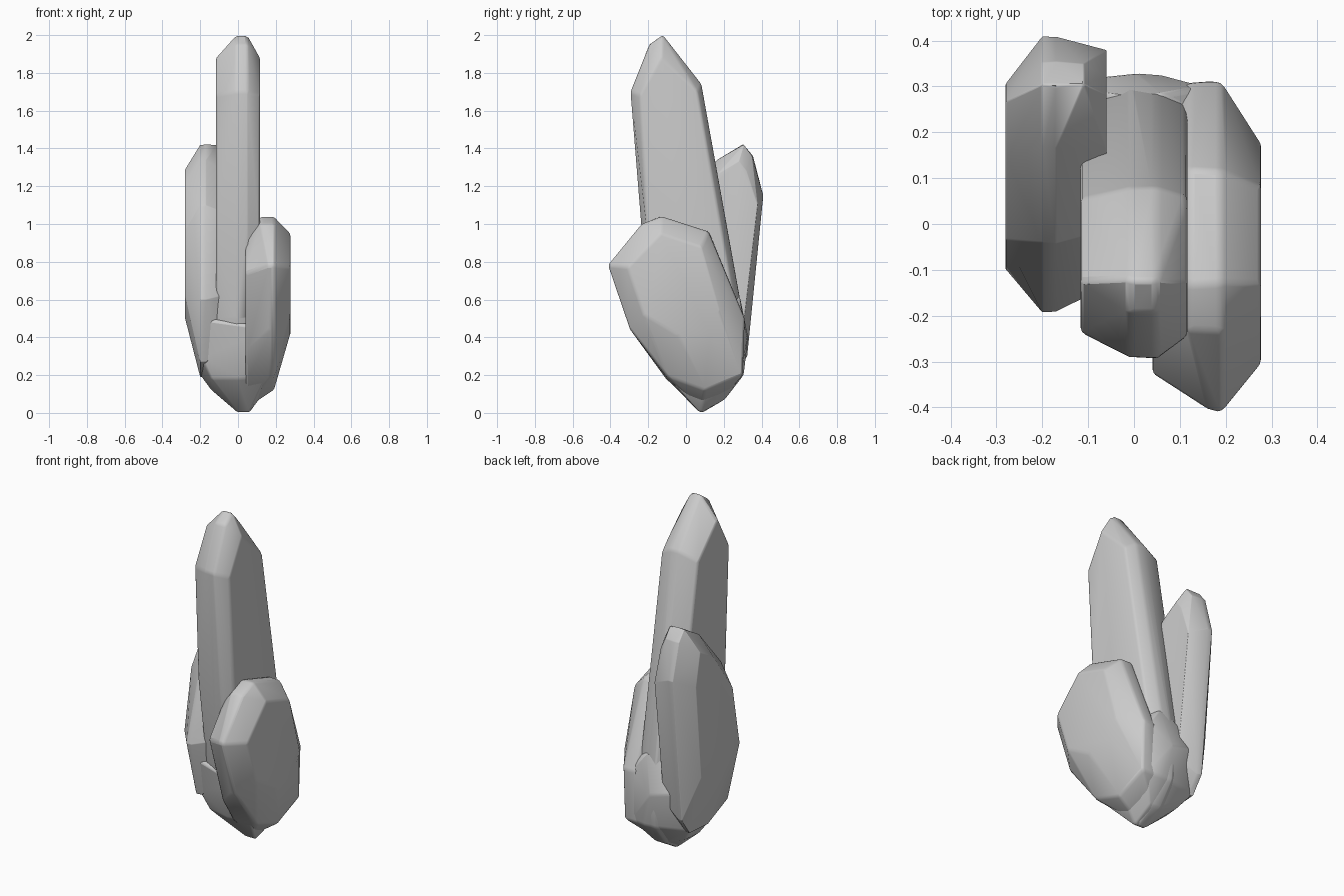
import bpy, bmesh, math, random

if "Cube" in bpy.data.objects:
    bpy.data.objects.remove(bpy.data.objects["Cube"])

random.seed(4)


def crystal(name, layers):
    """Convex crystal from (x positions, yz profile) layers, with softened edges."""
    bm = bmesh.new()
    for xs, profile in layers:
        for x in xs:
            for y, z in profile:
                j = random.uniform(-0.005, 0.005)
                bm.verts.new((x, y + j, z))
    res = bmesh.ops.convex_hull(bm, input=bm.verts[:])
    junk = {g for g in res["geom_interior"] + res["geom_unused"]
            if isinstance(g, bmesh.types.BMVert)}
    bmesh.ops.delete(bm, geom=list(junk), context='VERTS')
    bmesh.ops.dissolve_limit(bm, angle_limit=math.radians(4),
                             verts=bm.verts[:], edges=bm.edges[:])
    bmesh.ops.recalc_face_normals(bm, faces=bm.faces[:])
    mesh = bpy.data.meshes.new(name)
    bm.to_mesh(mesh)
    bm.free()
    ob = bpy.data.objects.new(name, mesh)
    bpy.context.collection.objects.link(ob)
    bev = ob.modifiers.new("soft_edges", 'BEVEL')
    bev.width = 0.012
    bev.segments = 2
    bev.limit_method = 'ANGLE'
    bev.angle_limit = math.radians(20)
    bpy.ops.object.select_all(action='DESELECT')
    ob.select_set(True)
    bpy.context.view_layer.objects.active = ob
    bpy.ops.object.shade_smooth_by_angle(angle=math.radians(40))
    return ob


def shrink(profile, s):
    cy = sum(p[0] for p in profile) / len(profile)
    cz = sum(p[1] for p in profile) / len(profile)
    return [(cy + (y - cy) * s, cz + (z - cz) * s) for y, z in profile]


# Tall middle crystal
tall_ridge = [(-0.12, 2.0), (-0.19, 1.95), (-0.29, 1.70), (-0.235, 1.0),
              (-0.17, 0.5), (-0.10, 0.2), (0.08, 0.0), (0.2, 0.07),
              (0.3, 0.2), (0.325, 0.4), (0.08, 1.74)]
tall_face = [(-0.13, 1.88), (-0.24, 1.68), (-0.21, 1.0), (-0.13, 0.5),
             (0.03, 0.16), (0.2, 0.16), (0.28, 0.42), (0.06, 1.7)]
crystal("tall_crystal", [((-0.01, 0.05), tall_ridge), ((-0.117, 0.117), tall_face)])

# Short broad crystal on the right, leaning forward
broad_ridge = [(-0.41, 0.78), (-0.23, 1.0), (-0.13, 1.04), (0.12, 0.96),
               (0.31, 0.5), (0.3, 0.2), (0.1, 0.12), (-0.1, 0.19), (-0.3, 0.45)]
broad_face = [(-0.31, 0.77), (-0.13, 0.95), (0.08, 0.88), (0.17, 0.55),
              (0.13, 0.42), (-0.05, 0.42), (-0.22, 0.52)]
broad_low = [(0.08, 0.02), (-0.1, 0.17), (-0.2, 0.33), (0.2, 0.08), (0.3, 0.22)]
crystal("broad_crystal", [((0.16, 0.19), broad_ridge), ((0.12,), broad_ridge[1:6]),
                          ((0.277,), broad_face), ((0.04,), broad_low),
                          ((0.04,), shrink(broad_ridge, 0.78))])

# Medium crystal on the left, leaning back
back_ridge = [(0.30, 1.42), (0.35, 1.36), (0.41, 1.15), (0.32, 0.3),
              (0.25, 0.2), (0.08, 0.19), (-0.1, 0.27), (-0.19, 0.6),
              (-0.04, 1.1), (0.17, 1.34)]
back_face = [(0.27, 1.29), (0.31, 1.1), (0.26, 0.55), (0.05, 0.5),
             (-0.1, 0.62), (-0.03, 0.97), (0.15, 1.22)]
crystal("back_crystal", [((-0.2, -0.17), back_ridge), ((-0.11,), back_ridge[:2]),
                         ((-0.28,), back_face),
                         ((-0.06,), shrink(back_ridge, 0.86))])

# Rounded root where the three crystals grow together
crystal("root", [((-0.2,), [(-0.09, 0.3), (0.08, 0.2), (0.25, 0.21), (0.31, 0.45), (-0.14, 0.5)]),
                 ((-0.14,), [(0.08, 0.12), (0.2, 0.13), (-0.06, 0.18)]),
                 ((0.0, 0.06), [(0.08, 0.0), (0.2, 0.07), (-0.1, 0.18),
                                (0.3, 0.2), (0.325, 0.4), (0.28, 0.62)]),
                 ((0.15,), [(0.1, 0.12), (-0.1, 0.19), (0.29, 0.2), (0.3, 0.5), (-0.2, 0.45)]),
                 ((0.26,), [(0.16, 0.5), (0.1, 0.42), (-0.1, 0.45)])])
